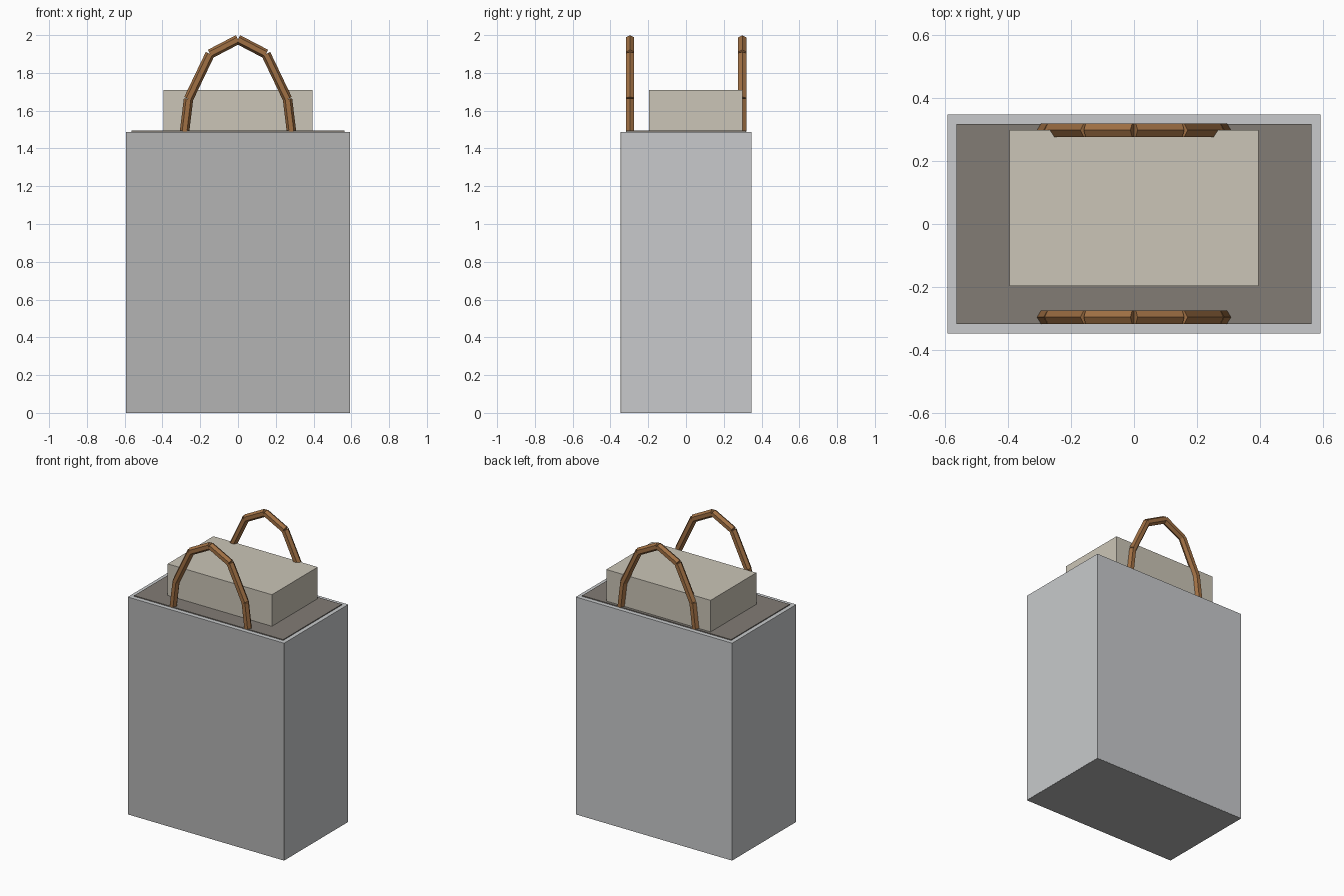
import bpy
from mathutils import Vector

if "Cube" in bpy.data.objects:
    bpy.data.objects.remove(bpy.data.objects["Cube"])


def material(name, rgb):
    """Make a flat material from 0-255 display values."""
    lin = [((c / 255 + 0.055) / 1.055) ** 2.4 for c in rgb]
    m = bpy.data.materials.new(name)
    m.diffuse_color = (*lin, 1)
    m.use_nodes = True
    m.node_tree.nodes["Principled BSDF"].inputs["Base Color"].default_value = m.diffuse_color
    return m


pale = material("pale grey paper", (200, 202, 204))
grey = material("grey front", (179, 179, 179))
taupe = material("dark taupe lining", (130, 124, 117))
cream = material("cream cloth", (203, 197, 183))
tan = material("brown leather", (160, 112, 68))


def box(name, lo, hi, mat):
    lo, hi = Vector(lo), Vector(hi)
    bpy.ops.mesh.primitive_cube_add(size=1, location=(lo + hi) / 2)
    ob = bpy.context.object
    ob.name = name
    ob.scale = hi - lo
    bpy.ops.object.transform_apply(location=False, rotation=False, scale=True)
    ob.data.materials.append(mat)
    return ob


# Bag body with a thin front panel, dark lining on top and folded contents
box("bag_body", (-0.592, -0.339, 0), (0.592, 0.347, 1.488), pale)
box("front_panel", (-0.592, -0.347, 0), (0.592, -0.339, 1.486), grey)
box("front_rim", (-0.592, -0.347, 1.486), (0.592, -0.339, 1.488), pale)
box("bag_base", (-0.591, -0.346, -0.0), (0.591, 0.346, 0.004), grey).location.z -= 0.001
box("top_lining", (-0.564, -0.317, 1.48), (0.564, 0.317, 1.494), taupe)
box("folded_contents", (-0.395, -0.197, 1.49), (0.395, 0.298, 1.71), cream)

# Arched handles made of straight six-sided segments
half = [(0.283, 1.49), (0.262, 1.662), (0.148, 1.9), (0, 1.977)]
arch = [(-x, z) for x, z in half] + half[-2::-1]
for side, y in (("front", -0.296), ("back", 0.298)):
    for i, (a, b) in enumerate(zip(arch, arch[1:])):
        p, q = Vector((a[0], y, a[1])), Vector((b[0], y, b[1]))
        d = q - p
        bpy.ops.mesh.primitive_cylinder_add(vertices=6, radius=0.025,
                                            depth=d.length, location=(p + q) / 2)
        seg = bpy.context.object
        seg.name = f"{side}_handle_segment_{i + 1}"
        seg.rotation_euler = d.to_track_quat('Z', 'Y').to_euler()
        seg.data.materials.append(tan)
